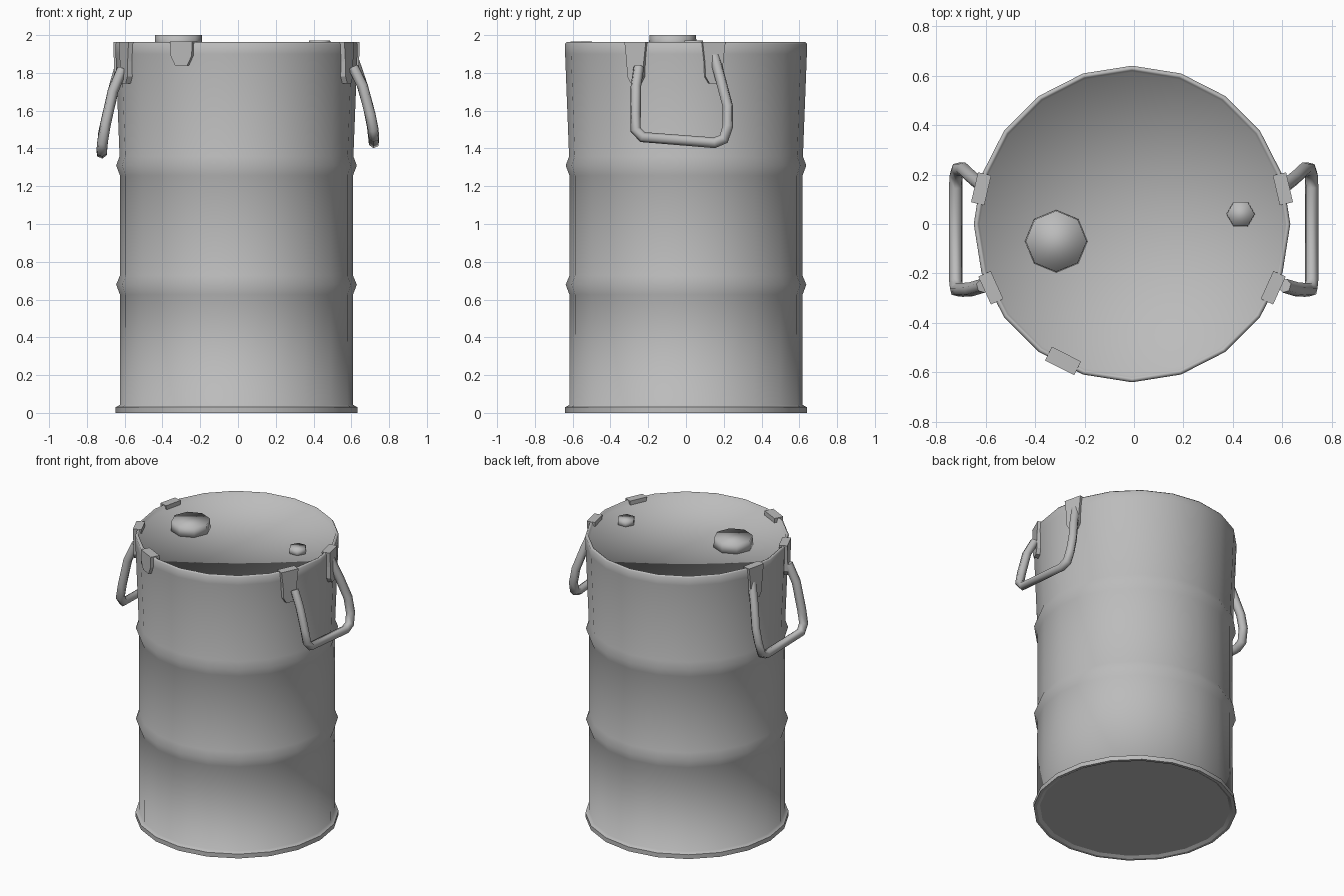
import bpy, bmesh, math
from mathutils import Vector, Matrix

if "Cube" in bpy.data.objects:
    bpy.data.objects.remove(bpy.data.objects["Cube"])

CX = -0.008          # drum axis
SIDES = 20

steel = bpy.data.materials.new("grey steel")
steel.diffuse_color = (0.5, 0.5, 0.5, 1)
steel.use_nodes = True
steel.node_tree.nodes["Principled BSDF"].inputs["Base Color"].default_value = steel.diffuse_color


def add_mesh(name, bm, smooth=True):
    bmesh.ops.recalc_face_normals(bm, faces=bm.faces)
    for f in bm.faces:
        f.smooth = smooth
    me = bpy.data.meshes.new(name)
    bm.to_mesh(me)
    bm.free()
    me.materials.append(steel)
    ob = bpy.data.objects.new(name, me)
    bpy.context.collection.objects.link(ob)
    return ob


# Drum: revolved wall with two rolled beads, foot lip, rim and recessed lid
def drum():
    profile = [(0.60, 0.012), (0.62, 0.0), (0.64, 0.0), (0.64, 0.03), (0.618, 0.042),
               (0.617, 0.626), (0.637, 0.679), (0.617, 0.727),
               (0.617, 1.257), (0.637, 1.31), (0.619, 1.358),
               (0.64, 1.90), (0.641, 1.953), (0.632, 1.963), (0.622, 1.958), (0.615, 1.935)]
    bm = bmesh.new()
    rings = []
    for r, z in profile:
        rings.append([bm.verts.new((CX + r * math.cos(2 * math.pi * i / SIDES),
                                    r * math.sin(2 * math.pi * i / SIDES), z))
                      for i in range(SIDES)])
    for a, b in zip(rings, rings[1:]):
        for i in range(SIDES):
            j = (i + 1) % SIDES
            bm.faces.new((a[i], a[j], b[j], b[i]))
    bm.faces.new(rings[0][::-1])
    centre = bm.verts.new((CX, 0, 1.935))
    for i in range(SIDES):
        bm.faces.new((rings[-1][i], rings[-1][(i + 1) % SIDES], centre))
    # crisp edges around the foot only
    for ring in rings[:4]:
        for i in range(SIDES):
            bm.edges.get((ring[i], ring[(i + 1) % SIDES])).smooth = False
    add_mesh("drum", bm)


# Bungs: low-sided plugs sitting on the lid
def bung(name, x, y, r, sides, top):
    bm = bmesh.new()
    base = 1.925
    bmesh.ops.create_cone(bm, cap_ends=True, segments=sides, radius1=r, radius2=r * 0.97,
                          depth=top - base,
                          matrix=Matrix.Translation((x, y, (top + base) / 2))
                          @ Matrix.Rotation(math.pi / 2, 4, 'Z'))
    add_mesh(name, bm)


# Clip: tapered plate outline extruded across the rim at a given angle
def clip(name, angle, outline, r_in, r_out):
    bm = bmesh.new()
    out = Vector((math.cos(angle), math.sin(angle), 0))
    side = Vector((-math.sin(angle), math.cos(angle), 0))
    loop = [(w, z) for w, z in outline] + [(-w, z) for w, z in reversed(outline)]
    layers = [[bm.verts.new(Vector((CX, 0, z)) + out * r + side * w) for w, z in loop]
              for r in (r_in, r_out)]
    bm.faces.new(layers[0])
    bm.faces.new(layers[1][::-1])
    n = len(loop)
    for i in range(n):
        j = (i + 1) % n
        bm.faces.new((layers[0][i], layers[0][j], layers[1][j], layers[1][i]))
    add_mesh(name, bm, False)


# Handle: bent round bar hanging from two clips
def handle(name, points):
    cu = bpy.data.curves.new(name, 'CURVE')
    cu.dimensions = '3D'
    cu.bevel_depth = 0.029
    cu.bevel_resolution = 1
    cu.use_fill_caps = True
    sp = cu.splines.new('POLY')
    sp.points.add(len(points) - 1)
    for p, co in zip(sp.points, points):
        p.co = (*co, 1)
    sp.use_smooth = True
    cu.materials.append(steel)
    bpy.context.collection.objects.link(bpy.data.objects.new(name, cu))


drum()
bung("large_bung", -0.315, -0.07, 0.127, 8, 2.0)
bung("small_bung", 0.432, 0.04, 0.058, 6, 1.972)

clip("rim_latch", math.atan2(-0.55, -0.277),
     [(0.066, 1.966), (0.062, 1.89), (0.035, 1.838)], 0.59, 0.652)

lug = [(0.062, 1.964), (0.05, 1.86), (0.046, 1.78), (0.025, 1.745)]
path = [(0.61, -0.25, 1.83), (0.66, -0.265, 1.73), (0.70, -0.267, 1.58), (0.716, -0.267, 1.50),
        (0.72, -0.23, 1.46), (0.72, 0.15, 1.43), (0.718, 0.20, 1.45), (0.71, 0.222, 1.52),
        (0.69, 0.222, 1.62), (0.65, 0.185, 1.76), (0.605, 0.15, 1.89)]
for side, s, drop in (("right", 1, 1.0), ("left", -1, 1.19)):
    # the left handle hangs slightly lower with a level grip
    pts = [(s * x, y, 1.87 - (1.87 - z) * drop) for x, y, z in path]
    if s < 0:
        pts = [(x - 0.002, y, z + (0.028 if y > 0.1 and z < 1.5 else 0)) for x, y, z in pts]
    handle(side + "_handle", pts)
    for end, y, x in (("front", -0.255, 0.565), ("back", 0.14, 0.60)):
        clip(f"{side}_{end}_lug", math.atan2(y, s * x), lug, 0.60, 0.655)
